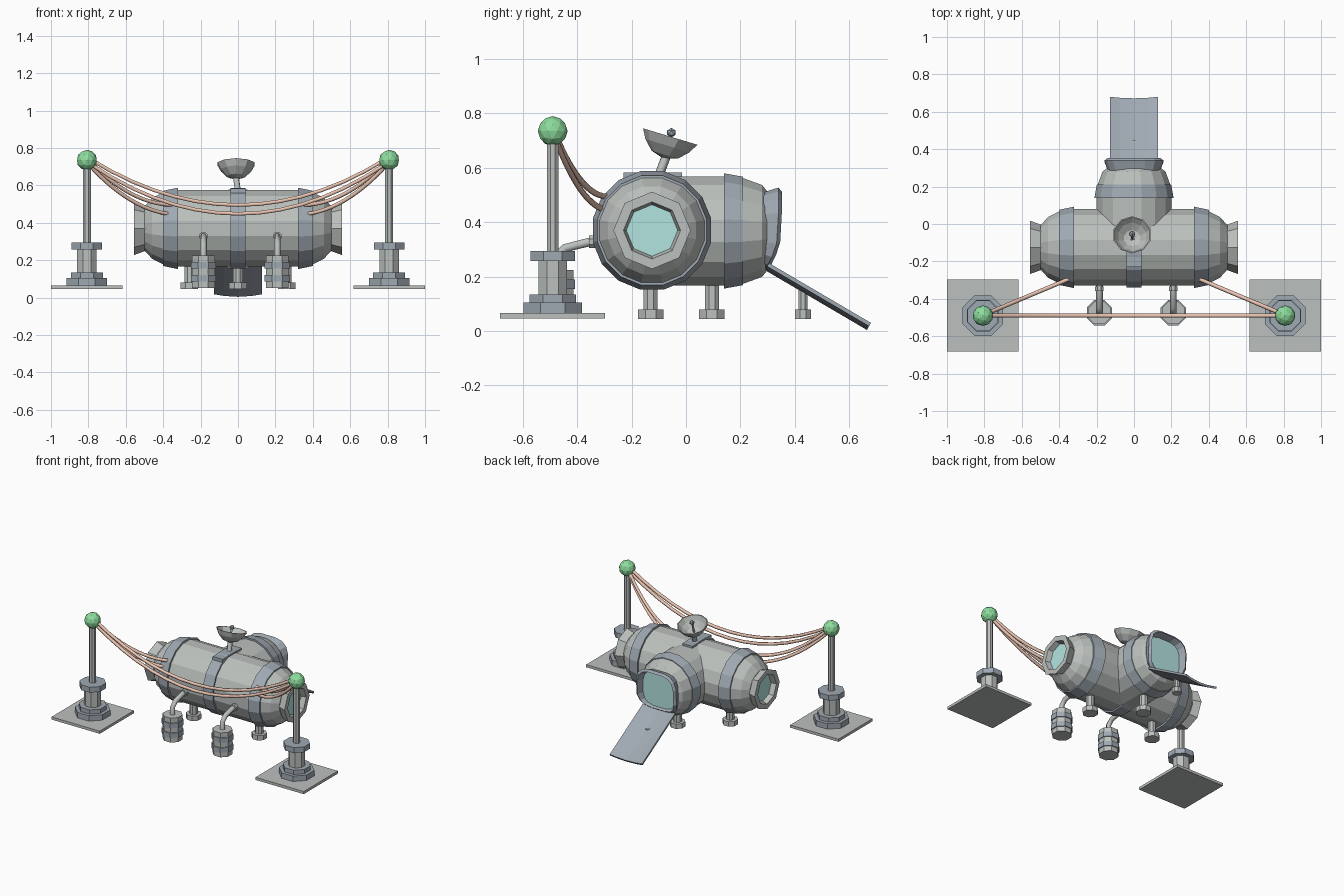
import bpy, bmesh, math
from mathutils import Vector

if "Cube" in bpy.data.objects:
    bpy.data.objects.remove(bpy.data.objects["Cube"])

def material(name, rgb):
    m = bpy.data.materials.new(name)
    m.diffuse_color = (*rgb, 1)
    m.use_nodes = True
    m.node_tree.nodes["Principled BSDF"].inputs["Base Color"].default_value = m.diffuse_color
    return m

HULL = material("hull_grey", (0.50, 0.53, 0.51))
TRIM = material("blue_grey_trim", (0.35, 0.40, 0.45))
GLASS = material("teal_glass", (0.45, 0.78, 0.75))
GREEN = material("green_lamp", (0.27, 0.72, 0.34))
CABLE = material("copper_cable", (0.83, 0.56, 0.45))
X, Y, Z = (1, 0, 0), (0, 1, 0), (0, 0, 1)

def finish(name, bm, mat):
    bmesh.ops.remove_doubles(bm, verts=bm.verts, dist=1e-5)
    bmesh.ops.recalc_face_normals(bm, faces=bm.faces)
    me = bpy.data.meshes.new(name)
    bm.to_mesh(me)
    bm.free()
    me.materials.append(mat)
    ob = bpy.data.objects.new(name, me)
    bpy.context.collection.objects.link(ob)
    return ob

def skin(name, rings, mat, wrap=False):
    """Bridge equal-length closed loops of points into a surface."""
    bm = bmesh.new()
    vs = [[bm.verts.new(p) for p in r] for r in rings]
    n = len(vs[0])
    pairs = list(zip(vs, vs[1:])) + ([(vs[-1], vs[0])] if wrap else [])
    for a, b in pairs:
        for i in range(n):
            j = (i + 1) % n
            bm.faces.new((a[i], a[j], b[j], b[i]))
    bmesh.ops.dissolve_degenerate(bm, edges=bm.edges, dist=1e-6)
    return finish(name, bm, mat)

def lathe(name, prof, n, loc, axis, mat, wrap=False, half=True):
    """Turn (radius, height) points about an axis through loc."""
    q = Vector(Z).rotation_difference(Vector(axis))
    off = 0.5 if half else 0
    rings = []
    for r, h in prof:
        ring = []
        for i in range(n):
            a = math.tau * (i + off) / n
            ring.append(Vector(loc) + q @ Vector((r * math.cos(a), r * math.sin(a), h)))
        rings.append(ring)
    return skin(name, rings, mat, wrap)

def drum(name, r, z0, z1, x, y, mat, n=8):
    return lathe(name, [(0, z0), (r, z0), (r, z1), (0, z1)], n, (x, y, 0), Z, mat)

def tube(name, pts, r, mat):
    cu = bpy.data.curves.new(name, 'CURVE')
    cu.dimensions = '3D'
    cu.bevel_depth, cu.bevel_resolution, cu.use_fill_caps = r, 1, True
    sp = cu.splines.new('POLY')
    sp.points.add(len(pts) - 1)
    for p, co in zip(sp.points, pts):
        p.co = (*co, 1)
    cu.materials.append(mat)
    ob = bpy.data.objects.new(name, cu)
    bpy.context.collection.objects.link(ob)
    return ob

def sagging(name, a, b, sag):
    a, b = Vector(a), Vector(b)
    pts = [a.lerp(b, t / 14) - Vector((0, 0, 4 * sag * t / 14 * (1 - t / 14))) for t in range(15)]
    return tube(name, pts, 0.011, CABLE)

def box(name, lo, hi, mat):
    bm = bmesh.new()
    bmesh.ops.create_cube(bm, size=1)
    for v in bm.verts:
        v.co = [l + (c + 0.5) * (h - l) for c, l, h in zip(v.co, lo, hi)]
    return finish(name, bm, mat)

# main cross hull with bands
C = (0, -0.125, 0.37)
half_prof = [(0.208, 0.33), (0.196, 0.40), (0.165, 0.46), (0.12, 0.50), (0, 0.50)]
lathe("main_hull", [(r, -h) for r, h in reversed(half_prof)] + half_prof, 16, C, X, HULL)
lathe("centre_band", [(0.2, -0.04), (0.219, -0.04), (0.219, 0.04), (0.2, 0.04)], 16, C, X, TRIM)
box("dish_saddle", (-0.04, -0.23, 0.53), (0.04, -0.015, 0.582), TRIM)

for side, s in (("left", -1), ("right", 1)):
    ax = (s, 0, 0)
    lathe(side + "_end_band", [(0.2, 0.32), (0.222, 0.32), (0.205, 0.40), (0.185, 0.40)], 16, C, ax, TRIM)
    # flared porthole
    lathe(side + "_porthole_collar", [(0.115, 0.48), (0.142, 0.555), (0.105, 0.555), (0.09, 0.505)],
          8, C, ax, HULL, wrap=True, half=False)
    lathe(side + "_porthole_glass", [(0, 0.52), (0.097, 0.52)], 8, C, ax, GLASS, half=False)

# rear hull with band
R = (0, 0, 0.368)
lathe("rear_hull", [(0, -0.12), (0.204, -0.12), (0.204, 0.14), (0.198, 0.21), (0.172, 0.28),
                    (0.15, 0.297), (0, 0.297)], 16, R, Y, HULL)
lathe("rear_band", [(0.195, 0.14), (0.216, 0.14), (0.203, 0.21), (0.185, 0.21)], 16, R, Y, TRIM)

# doorway frame and glass, rounded rectangle outline
def door_ring(k, y, follow=True):
    pts = []
    for i in range(16):
        a = math.tau * (i + 0.5) / 16
        c, s = math.cos(a), math.sin(a)
        x = 0.148 * k * math.copysign(abs(c) ** 0.6, c)
        z = 0.14 * k * math.copysign(abs(s) ** 0.6, s)
        bend = 2.2 * min(z, 0) ** 2 if follow else 0
        pts.append((x, y - bend, 0.378 + z))
    return pts

skin("doorway_frame", [door_ring(0.92, 0.27, False), door_ring(1.08, 0.34),
                       door_ring(0.97, 0.352), door_ring(0.84, 0.285, False)], TRIM, wrap=True)
skin("doorway_glass", [door_ring(0.87, 0.302, False), [(0, 0.302, 0.378)] * 16], GLASS)

# curved ramp
top, end = Vector((0, 0.305, 0.25)), Vector((0, 0.68, 0.03))
d = (end - top).normalized()
nrm = Vector((0, -d.z, d.y))
rings = []
for p in (top, end):
    us = [-0.128, -0.075, 0, 0.075, 0.128]
    upper = [p + Vector((u, 0, 0)) - nrm * 0.016 * (1 - (u / 0.128) ** 2) for u in us]
    lower = [q - nrm * 0.014 for q in reversed(upper)]
    rings.append(upper + lower)
ramp = skin("ramp", rings, TRIM)
bm = bmesh.new()
bm.from_mesh(ramp.data)
bmesh.ops.holes_fill(bm, edges=bm.edges)
bmesh.ops.recalc_face_normals(bm, faces=bm.faces)
bm.to_mesh(ramp.data)
bm.free()

# support legs and feet
for name, x, y, r, fr, h in (("left_leg", -0.26, -0.13, 0.028, 0.051, 0.2),
                             ("right_leg", 0.26, -0.13, 0.028, 0.051, 0.2),
                             ("rear_leg", 0, 0.095, 0.028, 0.051, 0.2),
                             ("ramp_leg", 0, 0.43, 0.018, 0.031, 0.158)):
    drum(name, r, 0.07, h, x, y, HULL)
    drum(name + "_foot", fr, 0.045, 0.08, x, y, HULL)

# dish antenna, tipped to the rear
tilt = Vector((0, 0.29, 0.957))
D = Vector((-0.01, -0.058, 0.715))
tube("dish_mast", [(0, -0.1, 0.57), (-0.012, -0.07, 0.65)], 0.017, HULL)
lathe("dish", [(0, -0.085), (0.05, -0.07), (0.085, -0.035), (0.104, 0), (0.098, 0),
               (0.078, -0.03), (0.045, -0.06), (0, -0.072)], 10, D, tilt, HULL)
tube("dish_feed", [D - tilt * 0.075, D + tilt * 0.015], 0.007, TRIM)
bm = bmesh.new()
bmesh.ops.create_icosphere(bm, subdivisions=1, radius=0.018)
bmesh.ops.translate(bm, vec=D + tilt * 0.015, verts=bm.verts)
finish("dish_feed_tip", bm, TRIM)

# canisters with elbow pipes
for side, x in (("left", -0.185), ("right", 0.21)):
    y = -0.475
    drum(side + "_canister", 0.066, 0.05, 0.225, x, y, HULL)
    for i, z in enumerate((0.085, 0.155)):
        drum(f"{side}_canister_band_{i}", 0.073, z, z + 0.035, x, y, TRIM)
    tube(side + "_canister_pipe", [(x, y, 0.2), (x, y, 0.275), (x, y + 0.03, 0.305),
                                   (x, -0.36, 0.326), (x, -0.29, 0.335)], 0.018, HULL)
    lathe(side + "_pipe_flange", [(0, -0.012), (0.025, -0.012), (0.025, 0.012), (0, 0.012)], 8,
          (x, -0.345, 0.328), Y, HULL)

# pylons with lamps and hull cables
PX, PY = 0.808, -0.49
for side, s in (("left", -1), ("right", 1)):
    x = s * PX
    box(side + "_pylon_plate", (x - 0.191, PY - 0.193, 0.047), (x + 0.191, PY + 0.193, 0.066), HULL)
    for name, r, z0, z1, m in (("base", 0.117, 0.06, 0.105, TRIM), ("step", 0.092, 0.1, 0.135, TRIM),
                               ("column", 0.056, 0.13, 0.265, HULL), ("collar", 0.088, 0.257, 0.295, TRIM),
                               ("pole", 0.023, 0.29, 0.72, HULL)):
        drum(f"{side}_pylon_{name}", r, z0, z1, x, PY, m)
    bm = bmesh.new()
    bmesh.ops.create_icosphere(bm, subdivisions=2, radius=0.055)
    bmesh.ops.translate(bm, vec=(x, PY, 0.735), verts=bm.verts)
    finish(side + "_pylon_lamp", bm, GREEN)
    for i, z in enumerate((0.445, 0.495)):
        sagging(f"{side}_hull_cable_{i}", (s * 0.79, PY + 0.01, 0.705 + 0.02 * i),
                (s * 0.35, -0.295, z), 0.055)

# cables strung between the pylons
for i, (z, low) in enumerate(((0.74, 0.495), (0.715, 0.448))):
    sagging(f"span_cable_{i}", (-0.79, PY, z), (0.79, PY, z), z - low)
